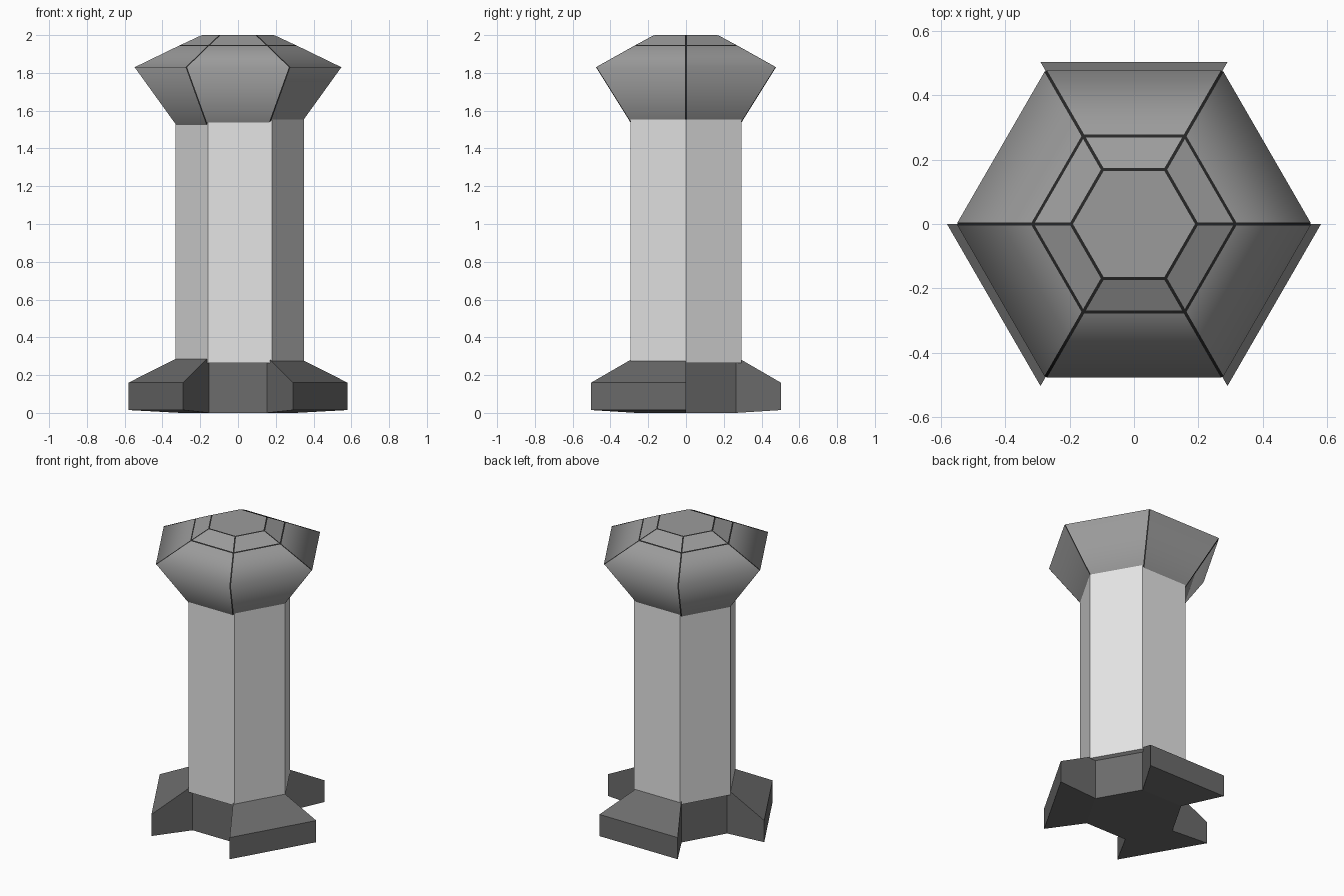
import bpy, bmesh, math

if "Cube" in bpy.data.objects:
    bpy.data.objects.remove(bpy.data.objects["Cube"])


def mat(name, r, g, b):
    m = bpy.data.materials.new(name)
    m.diffuse_color = (r, g, b, 1)
    m.use_nodes = True
    m.node_tree.nodes["Principled BSDF"].inputs["Base Color"].default_value = m.diffuse_color
    return m


LIGHT = mat("light grey", 0.78, 0.78, 0.78)
MID = mat("mid grey", 0.33, 0.33, 0.33)
DARK = mat("dark grey", 0.15, 0.15, 0.15)
SEAM = mat("seam black", 0.02, 0.02, 0.02)


def finish(bm, name, mats):
    bmesh.ops.recalc_face_normals(bm, faces=bm.faces)
    me = bpy.data.meshes.new(name)
    bm.to_mesh(me)
    bm.free()
    for m in mats:
        me.materials.append(m)
    ob = bpy.data.objects.new(name, me)
    bpy.context.collection.objects.link(ob)
    return ob


def ring(bm, r, z, x=0.0):
    return [bm.verts.new((x + r * math.cos(k * math.pi / 3), r * math.sin(k * math.pi / 3), z))
            for k in range(6)]


def hex_stack(profile, x=0.0):
    """Closed six-sided solid from (radius, height) pairs."""
    bm = bmesh.new()
    rings = [ring(bm, r, z, x) for r, z in profile]
    for a, b in zip(rings, rings[1:]):
        for k in range(6):
            n = (k + 1) % 6
            bm.faces.new((a[k], a[n], b[n], b[k]))
    bm.faces.new(rings[0][::-1])
    bm.faces.new(rings[-1])
    return bm


# Column: plain six-sided shaft
finish(hex_stack([(0.34, 0.265), (0.34, 1.60)], 0.01), "column", [LIGHT])

# Head: faceted cap, thin dark seams on every edge except the widest ring
WIDE = 1.83
bm = hex_stack([(0.31, 1.497), (0.55, WIDE), (0.315, 1.944), (0.195, 2.0)])
seams = [e for e in bm.edges
         if not all(abs(v.co.z - WIDE) < 1e-4 for v in e.verts)
         and not all(v.co.z < 1.6 for v in e.verts)]
bmesh.ops.bevel(bm, geom=seams, offset=0.005, segments=1, affect='EDGES',
                profile=0.5, material=1)
for f in bm.faces:
    f.smooth = True
for e in bm.edges:
    mi = {f.material_index for f in e.link_faces}
    low = all(v.co.z < 1.6 for v in e.verts)
    e.smooth = len(mi) == 1 and not low
finish(bm, "head", [MID, SEAM])

# Base: hexagonal core with a sloped foot on every second side
bm = bmesh.new()
inner_low, inner_top = ring(bm, 0.305, 0.0), ring(bm, 0.305, 0.298)
outer_low, outer_top = ring(bm, 0.58, 0.015), ring(bm, 0.58, 0.16)
bm.faces.new(inner_low[::-1])
bm.faces.new(inner_top)
for k in range(6):
    n = (k + 1) % 6
    if k % 2 == 0:
        bm.faces.new((inner_low[k], inner_low[n], inner_top[n], inner_top[k]))
    else:
        bm.faces.new((outer_low[k], outer_low[n], outer_top[n], outer_top[k]))
        bm.faces.new((outer_top[k], outer_top[n], inner_top[n], inner_top[k]))
        bm.faces.new((inner_low[k], inner_low[n], outer_low[n], outer_low[k]))
        for j in (k, n):
            bm.faces.new((inner_low[j], outer_low[j], outer_top[j], inner_top[j]))
finish(bm, "base_with_feet", [DARK])
